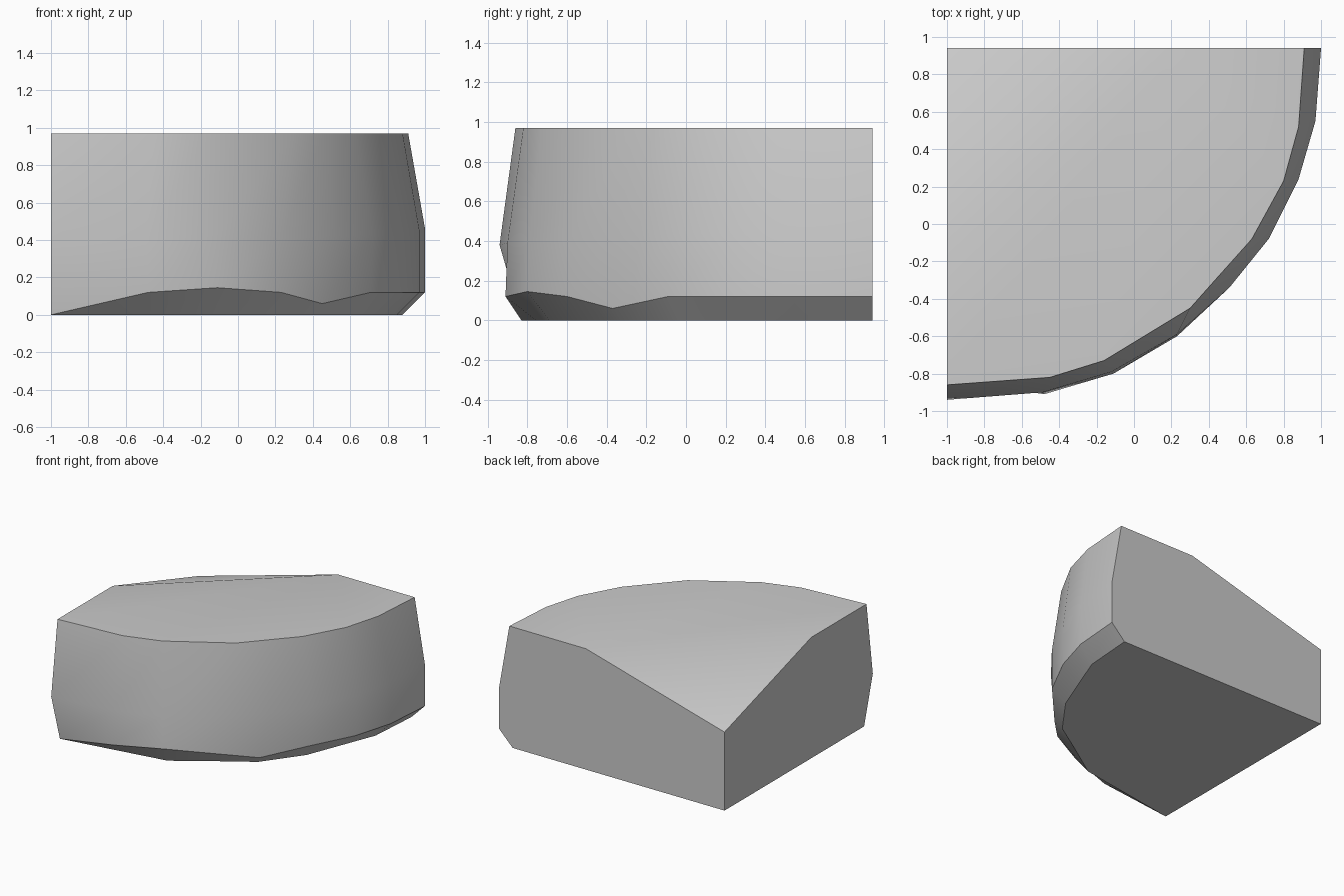
import bpy
import bmesh
import math

cube = bpy.data.objects.get("Cube")
if cube:
    bpy.data.objects.remove(cube, do_unlink=True)

HEIGHT = 0.97
BACK = 0.94

# Rings of the rounded side, running from the back wall round to the side wall
top_ring = [(0.91, BACK), (0.88, 0.52), (0.8, 0.23), (0.63, -0.08), (0.46, -0.27),
            (0.3, -0.45), (-0.16, -0.73), (-0.45, -0.82), (-1, -0.86)]
belly_ring = [(1, BACK), (0.97, 0.55), (0.88, 0.24), (0.72, -0.08), (0.51, -0.34),
              (0.23, -0.59), (-0.12, -0.79), (-0.49, -0.9), (-1, -0.94)]
chamfer_ring = [(1, BACK, 0.12), (0.97, 0.55, 0.12), (0.88, 0.24, 0.12),
                (0.71, -0.09, 0.12), (0.45, -0.37, 0.06), (0.23, -0.6, 0.12),
                (-0.11, -0.8, 0.145), (-0.48, -0.91, 0.12), (-1, -0.83, 0)]
base_ring = [(0.88, BACK), (0.85, 0.53), (0.74, 0.25), (0.63, -0.03), (0.41, -0.33),
             (0.13, -0.51), (-0.14, -0.69), (-0.55, -0.757), (-1, -0.83)]


def add_ring(bm, points, height_at):
    """Make one row of vertices, with the height given by a rule."""
    return [bm.verts.new((p[0], p[1], height_at(i, p))) for i, p in enumerate(points)]


def make_material(name, color):
    material = bpy.data.materials.new(name)
    material.use_nodes = True
    material.diffuse_color = color
    shader = next(n for n in material.node_tree.nodes if n.type == 'BSDF_PRINCIPLED')
    shader.inputs["Base Color"].default_value = color
    return material


bm = bmesh.new()
top = add_ring(bm, top_ring, lambda i, p: HEIGHT)
belly = add_ring(bm, belly_ring, lambda i, p: 0.46 - 0.01 * i)
chamfer = add_ring(bm, chamfer_ring, lambda i, p: p[2])
base = add_ring(bm, base_ring, lambda i, p: 0)

# Square corner, with the worn slope at its top
corner_base = bm.verts.new((-1, BACK, 0))
corner_top = bm.verts.new((-1, BACK, 0.63))
slope_back = bm.verts.new((0.23, BACK, HEIGHT))
slope_side = bm.verts.new((-1, -0.16, HEIGHT))

# Rounded side
rings = [top, belly, chamfer, base]
for upper, lower in zip(rings, rings[1:]):
    for i in range(len(upper) - 1):
        bm.faces.new((upper[i], upper[i + 1], lower[i + 1], lower[i]))

# Flat top, worn slope and underside
bm.faces.new(top + [slope_side, slope_back])
bm.faces.new((slope_back, slope_side, corner_top))
bm.faces.new(base + [corner_base])

# Two straight walls
for end, kink in ((0, slope_back), (-1, slope_side)):
    bm.faces.new([ring[end] for ring in rings] + [corner_base, corner_top, kink])

bmesh.ops.remove_doubles(bm, verts=bm.verts, dist=0.0005)
bmesh.ops.recalc_face_normals(bm, faces=bm.faces)

mesh = bpy.data.meshes.new("stone_wedge")
bm.to_mesh(mesh)
bm.free()
stone = bpy.data.objects.new("stone_wedge", mesh)
bpy.context.collection.objects.link(stone)
mesh.materials.append(make_material("stone_grey", (0.6, 0.6, 0.6, 1)))

# Soft shading over the curve, crisp at the walls
bpy.ops.object.select_all(action='DESELECT')
stone.select_set(True)
bpy.context.view_layer.objects.active = stone
bpy.ops.object.shade_smooth_by_angle(angle=math.radians(30))
